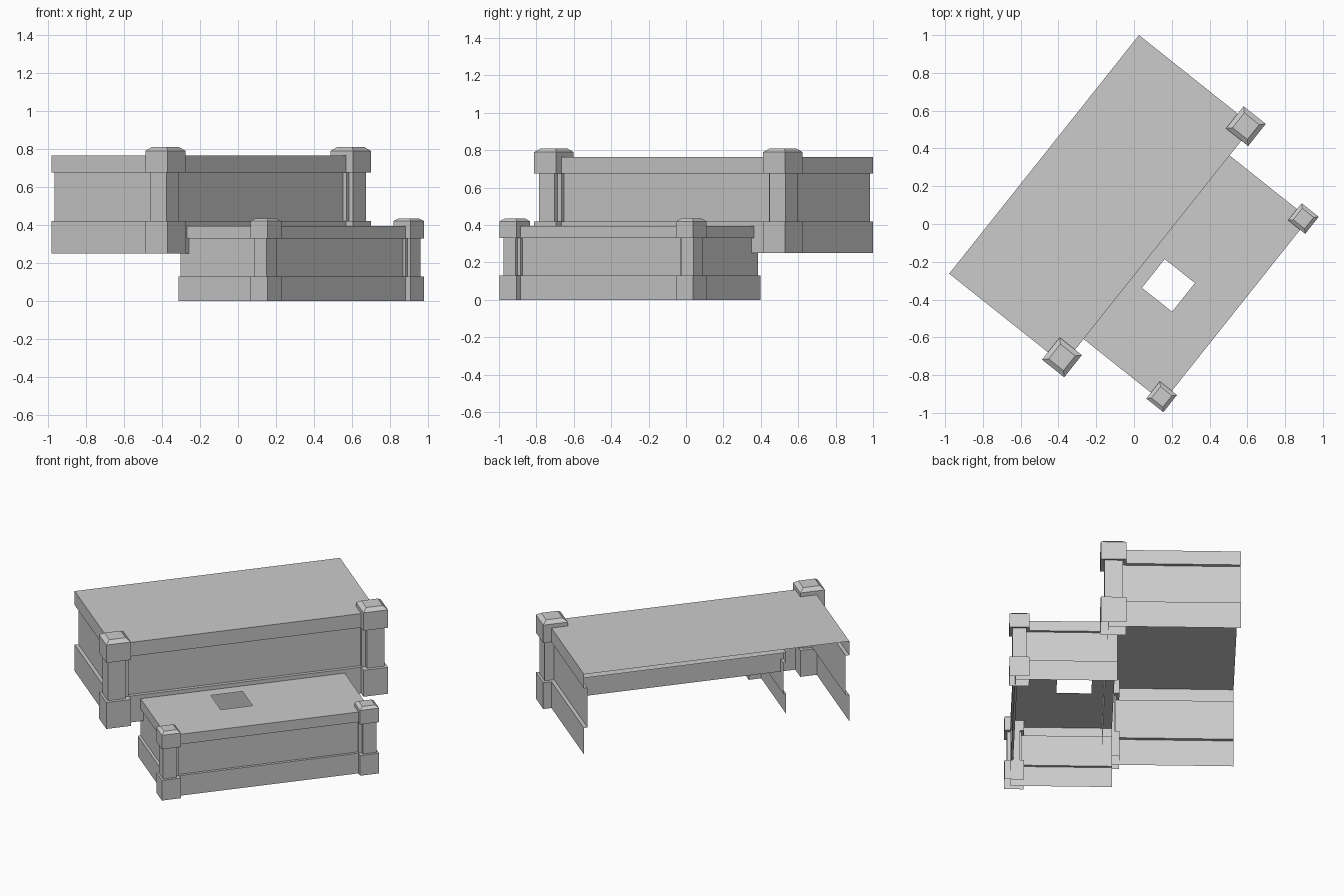
import bpy, bmesh, math

if "Cube" in bpy.data.objects:
    bpy.data.objects.remove(bpy.data.objects["Cube"])

ANG = math.radians(51.5)
CA, SA = math.cos(ANG), math.sin(ANG)


def world(u, v, z):
    # u runs along the long side, v points out of the long front wall
    return (u * CA + v * SA, u * SA - v * CA, z)


def finish(bm, name):
    bmesh.ops.remove_doubles(bm, verts=bm.verts, dist=1e-5)
    bmesh.ops.recalc_face_normals(bm, faces=bm.faces)
    me = bpy.data.meshes.new(name)
    bm.to_mesh(me)
    bm.free()
    bpy.context.collection.objects.link(bpy.data.objects.new(name, me))


def skin(bm, rings, closed):
    # joins stacked rings of (u, v, z) points with quads
    rows = [[bm.verts.new(world(*p)) for p in r] for r in rings]
    n = len(rows[0])
    for a, b in zip(rows, rows[1:]):
        for i in range(n if closed else n - 1):
            j = (i + 1) % n
            bm.faces.new((a[i], a[j], b[j], b[i]))
    return rows


def ledge(name, uc, half, v0, v1, inset, zs, hole=None):
    # three-sided stepped wall, open at the back and bottom, with a flat top
    bm = bmesh.new()
    z0, z1, z2, z3 = zs
    prof = [(0, z0), (0, z1), (inset, z1), (inset, z2), (0, z2), (0, z3)]
    rings = []
    for d, z in prof:
        a, b, f = uc - half + d, uc + half - d, v1 - d
        rings.append([(a, v0, z), (a, f, z), (b, f, z), (b, v0, z)])
    rows = skin(bm, rings, False)
    if hole:
        # top slab with a square opening
        h0, h1, w0, w1 = hole
        outer = rows[-1]
        inner = [bm.verts.new(world(u, v, z3))
                 for u, v in ((h0, w0), (h0, w1), (h1, w1), (h1, w0))]
        for i in range(4):
            j = (i + 1) % 4
            bm.faces.new((outer[i], outer[j], inner[j], inner[i]))
    else:
        bm.faces.new(rows[-1])
    finish(bm, name)


def pillar(name, u, v, base, shaft, top, zs, shift):
    # square post: wide base, narrow shaft, wide cap with sloped top
    bm = bmesh.new()
    z0, z1, z2, z3, z4 = zs
    prof = [(base, z0, 0), (base, z1, 0), (shaft, z1, shift),
            (shaft, z2, shift), (base, z2, 0), (base, z3, 0), (top, z4, 0)]
    rings = [[(u + s + r * a, v + r * b, z)
              for a, b in ((-1, -1), (1, -1), (1, 1), (-1, 1))]
             for r, z, s in prof]
    rows = skin(bm, rings, True)
    bm.faces.new(rows[-1])
    finish(bm, name)


def backing(name, ua, ub, va, vb, z0, z1):
    # thin step between shaft and wall
    bm = bmesh.new()
    skin(bm, [[(ua, va, z), (ub, va, z), (ub, vb, z), (ua, vb, z)]
              for z in (z0, z1)], True)
    finish(bm, name)


def tier(label, k, uc, half, pu, v0, v1, pv, zs, cap, hole=None):
    ledge(label + "_ledge", uc, half, v0, v1, 0.022 * k, zs, hole)
    for side, s in (("left", -1), ("right", 1)):
        pc = uc + s * pu
        pillar(f"{label}_{side}_pillar", pc, pv, 0.075 * k, 0.054 * k, 0.05 * k,
               (zs[0], zs[1], zs[2]) + cap, s * 0.006 * k)
        ua, ub = sorted((pc - s * 0.073 * k, uc + s * (half - 0.004)))
        backing(f"{label}_{side}_pilaster", ua, ub, pv - 0.045 * k, v1 - 0.001,
                zs[1], zs[2])


# upper tier
tier("upper", 1.0, -0.008, 0.807, 0.782, -0.602, 0.17, 0.141,
     (0.25, 0.42, 0.675, 0.765), (0.79, 0.81))
# lower tier with the square opening
tier("lower", 0.77, -0.022, 0.621, 0.603, 0.112, 0.707, 0.684,
     (0.0, 0.13, 0.33, 0.395), (0.42, 0.435),
     hole=(-0.238, -0.044, 0.243, 0.447))
